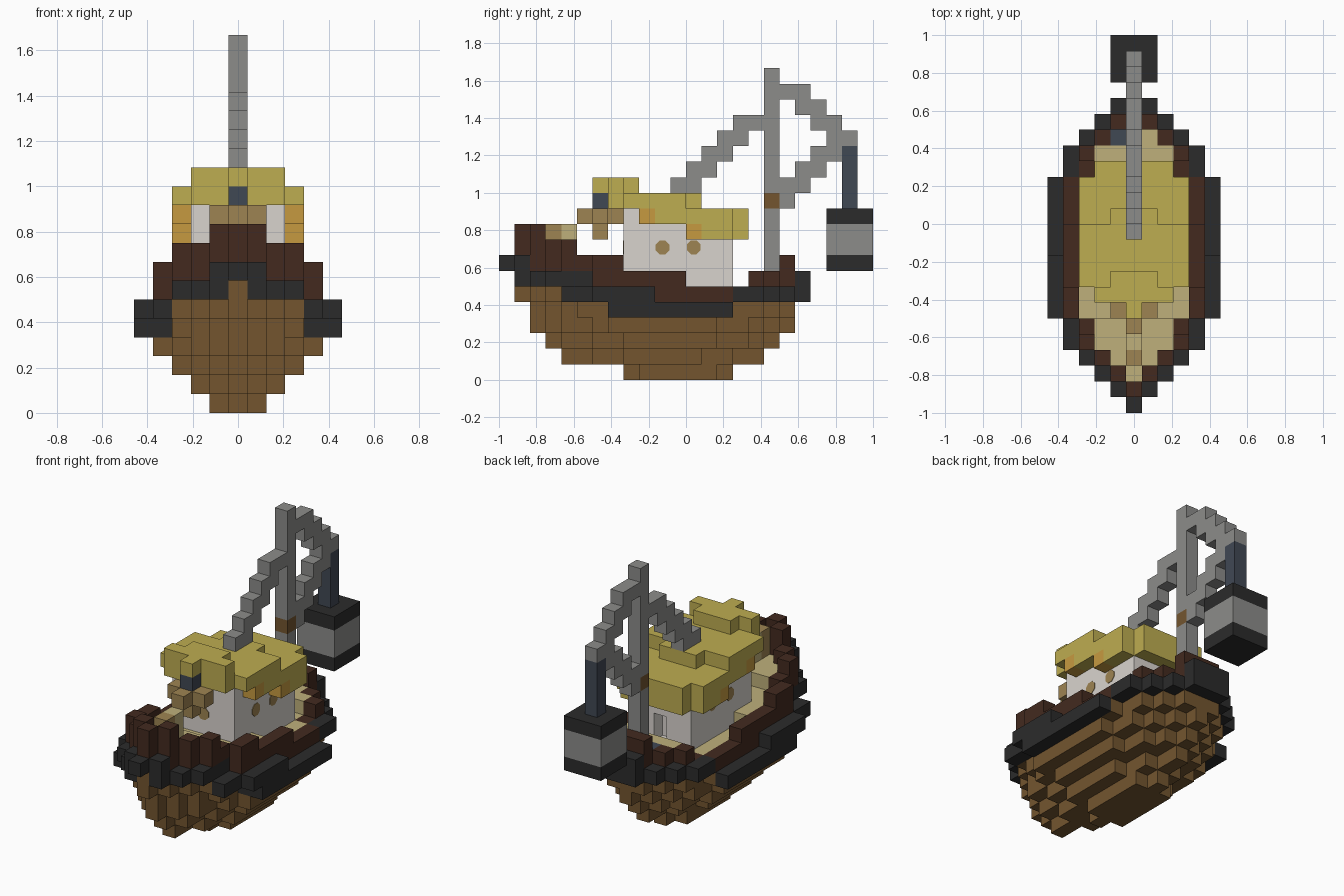
import bpy, bmesh, math
from mathutils import Vector, Matrix

old = bpy.data.objects.get("Cube")
if old:
    bpy.data.objects.remove(old)

U = 1 / 12          # edge of one block
cells = {}          # (x, y, z) block -> (part, colour)

COLOURS = {         # display values, 0-255
    "hull_brown": (115, 85, 47), "dark_brown": (67, 42, 31), "charcoal": (43, 43, 43),
    "deck_tan": (191, 176, 123), "straw_yellow": (190, 173, 81), "plaster_white": (217, 212, 206),
    "steel_grey": (140, 140, 138), "slate_blue": (64, 72, 84), "wood": (158, 132, 82),
    "amber": (198, 154, 64),
}


def linear(c):
    c /= 255
    return c / 12.92 if c <= 0.04045 else ((c + 0.055) / 1.055) ** 2.4


def make_material(name, rgb):
    mat = bpy.data.materials.new(name)
    mat.use_nodes = True
    colour = (*[linear(c) for c in rgb], 1)
    mat.diffuse_color = colour
    bsdf = mat.node_tree.nodes["Principled BSDF"]
    bsdf.inputs["Base Color"].default_value = colour
    bsdf.inputs["Roughness"].default_value = 0.9
    return mat


MATS = {n: make_material(n, c) for n, c in COLOURS.items()}


def fill(part, colour, xs, ys, zs):
    """Fill inclusive block ranges; later parts replace earlier ones."""
    for x in range(xs[0], xs[1] + 1):
        for y in range(ys[0], ys[1] + 1):
            for z in range(zs[0], zs[1] + 1):
                cells[x, y, z] = (part, colour)


def pair(part, colour, x, ys, zs):
    """Fill the same blocks on both sides."""
    for s in (x, -x):
        fill(part, colour, (s, s), ys, zs)


# Lower hull: each layer lists its half widths from its first station aft
layers = [(8, "0111110"), (4, "0011222221100"), (3, "011223333332210"),
          (2, "01223444444433210"), (2, "01233444444443321")]
for z, (start, widths) in enumerate(layers):
    for i, half in enumerate(map(int, widths)):
        fill("hull", "hull_brown", (-half, half), (start + i, start + i), (z, z))

# Upper stations from bow to stern: half width, rub rail low/high, bulwark low/high
stations = [
    (0, 7, 7, 0, -1), (1, 6, 7, 8, 9), (2, 6, 6, 7, 9), (3, 6, 6, 7, 8), (4, 5, 5, 7, 8),
    (4, 5, 5, 7, 7), (5, 5, 5, 6, 7), (5, 4, 5, 6, 7), (5, 4, 5, 6, 6), (5, 4, 5, 6, 6),
    (5, 4, 4, 5, 6), (5, 4, 4, 5, 6), (5, 4, 4, 5, 5), (5, 4, 4, 5, 5), (5, 4, 4, 5, 5),
    (4, 5, 5, 5, 5), (4, 5, 5, 6, 6), (3, 5, 5, 6, 6), (2, 5, 5, 6, 7), (1, 5, 6, 0, -1),
]
for y, (w, r0, r1, b0, b1) in enumerate(stations):
    if b1 > 0:
        fill("hull", "hull_brown", (1 - w, w - 1), (y, y), (5, b0 - 1))
        if w > 1:
            fill("deck", "deck_tan", (2 - w, w - 2), (y, y), (b0, b0))
        pair("bulwark", "dark_brown", w - 1, (y, y), (b0, b1))
    pair("rub_rail", "charcoal", w, (y, y), (r0, r1))
pair("rub_rail", "charcoal", 3, (4, 5), (6, 6))
pair("rub_rail", "charcoal", 4, (7, 7), (4, 4))
fill("rub_rail", "charcoal", (0, 0), (19, 19), (5, 6))
fill("bulwark", "dark_brown", (0, 0), (18, 18), (6, 7))

# Raised bow post behind the stem
fill("bow_post", "wood", (0, 0), (3, 3), (7, 9))
fill("bow_seat", "deck_tan", (0, 0), (4, 4), (7, 9))

# Cabin with a rear doorway
fill("cabin", "plaster_white", (-2, 2), (8, 14), (5, 9))
fill("cabin", "plaster_white", (-2, 2), (8, 9), (10, 10))
for z in (6, 7):
    cells.pop((0, 14, z), None)

# Stepped roof with amber eave blocks
fill("roof", "straw_yellow", (-3, 3), (10, 14), (10, 10))
fill("roof", "straw_yellow", (-2, 2), (15, 15), (9, 10))
pair("roof", "straw_yellow", 3, (13, 14), (9, 9))
fill("roof", "straw_yellow", (-3, 3), (8, 11), (11, 11))
fill("roof", "straw_yellow", (-2, 2), (7, 7), (11, 12))
fill("roof", "straw_yellow", (-1, 1), (12, 12), (11, 11))
fill("roof", "straw_yellow", (-1, 1), (8, 8), (12, 12))
fill("roof", "straw_yellow", (0, 0), (6, 6), (12, 12))
pair("eave_blocks", "amber", 3, (9, 9), (10, 10))
pair("eave_blocks", "amber", 3, (12, 12), (9, 9))

# Hanging ornament under the front of the roof
fill("ornament_cap", "slate_blue", (0, 0), (6, 6), (11, 11))
fill("ornament", "wood", (0, 0), (5, 7), (10, 10))
fill("ornament", "wood", (-1, 1), (6, 6), (10, 10))
fill("ornament", "wood", (0, 0), (6, 6), (9, 9))

# Mast and crane
fill("mast", "steel_grey", (0, 0), (17, 17), (6, 19))
fill("mast_band", "hull_brown", (0, 0), (17, 17), (11, 11))
fill("deck_cleat", "slate_blue", (-1, -1), (17, 17), (6, 6))
fill("front_stay", "steel_grey", (0, 0), (11, 11), (12, 12))
for i in range(4):
    fill("front_stay", "steel_grey", (0, 0), (12 + i, 12 + i), (12 + i, 13 + i))
fill("front_stay", "steel_grey", (0, 0), (16, 16), (16, 16))
for y, z0, z1 in ((18, 18, 18), (19, 17, 18), (20, 16, 17), (21, 14, 16), (22, 15, 15)):
    fill("crane_arm", "steel_grey", (0, 0), (y, y), (z0, z1))
for y, z0, z1 in ((18, 11, 12), (19, 12, 13), (20, 13, 14)):
    fill("crane_brace", "steel_grey", (0, 0), (y, y), (z0, z1))

# Hanging lantern
fill("lantern_rope", "slate_blue", (0, 0), (22, 22), (11, 14))
fill("lantern_caps", "charcoal", (-1, 1), (21, 23), (7, 10))
fill("lantern_body", "steel_grey", (-1, 1), (21, 23), (8, 9))


def add_object(name, bm, colour):
    mesh = bpy.data.meshes.new(name)
    bm.to_mesh(mesh)
    bm.free()
    mesh.materials.append(MATS[colour])
    bpy.context.collection.objects.link(bpy.data.objects.new(name, mesh))


def build(part, colour):
    """Make a mesh of the exposed block sides of one part."""
    bm = bmesh.new()
    for cell, (owner, _) in cells.items():
        if owner != part:
            continue
        centre = Vector((cell[0], cell[1] - 11.5, cell[2] + 0.5))
        for axis in range(3):
            for sign in (-1, 1):
                near = list(cell)
                near[axis] += sign
                if tuple(near) in cells:
                    continue
                n, a, b = Vector(), Vector(), Vector()
                n[axis] = sign / 2
                a[(axis + 1) % 3] = 0.5
                b[(axis + 2) % 3] = sign / 2
                corners = (n - a - b, n + a - b, n + a + b, n - a + b)
                bm.faces.new([bm.verts.new((centre + c) * U) for c in corners])
    bmesh.ops.remove_doubles(bm, verts=bm.verts[:], dist=0.001)
    add_object(part, bm, colour)


for part, colour in dict.fromkeys(cells.values()):
    build(part, colour)


# Eight-sided window plates on the cabin walls
def window(name, x, y, axis):
    bm = bmesh.new()
    place = (Matrix.Translation(Vector((x, y - 11.5, 8.5)) * U)
             @ Matrix.Rotation(math.pi / 2, 4, axis) @ Matrix.Rotation(math.pi / 8, 4, 'Z'))
    bmesh.ops.create_cone(bm, cap_ends=True, segments=8, radius1=0.48 * U, radius2=0.48 * U,
                          depth=0.006, matrix=place)
    add_object(name, bm, "wood")


for side, x in (("left", 2.5), ("right", -2.5)):
    window(side + "_fore_window", x, 10, 'Y')
    window(side + "_aft_window", x, 12, 'Y')
window("front_window", 0, 7.5, 'X')
